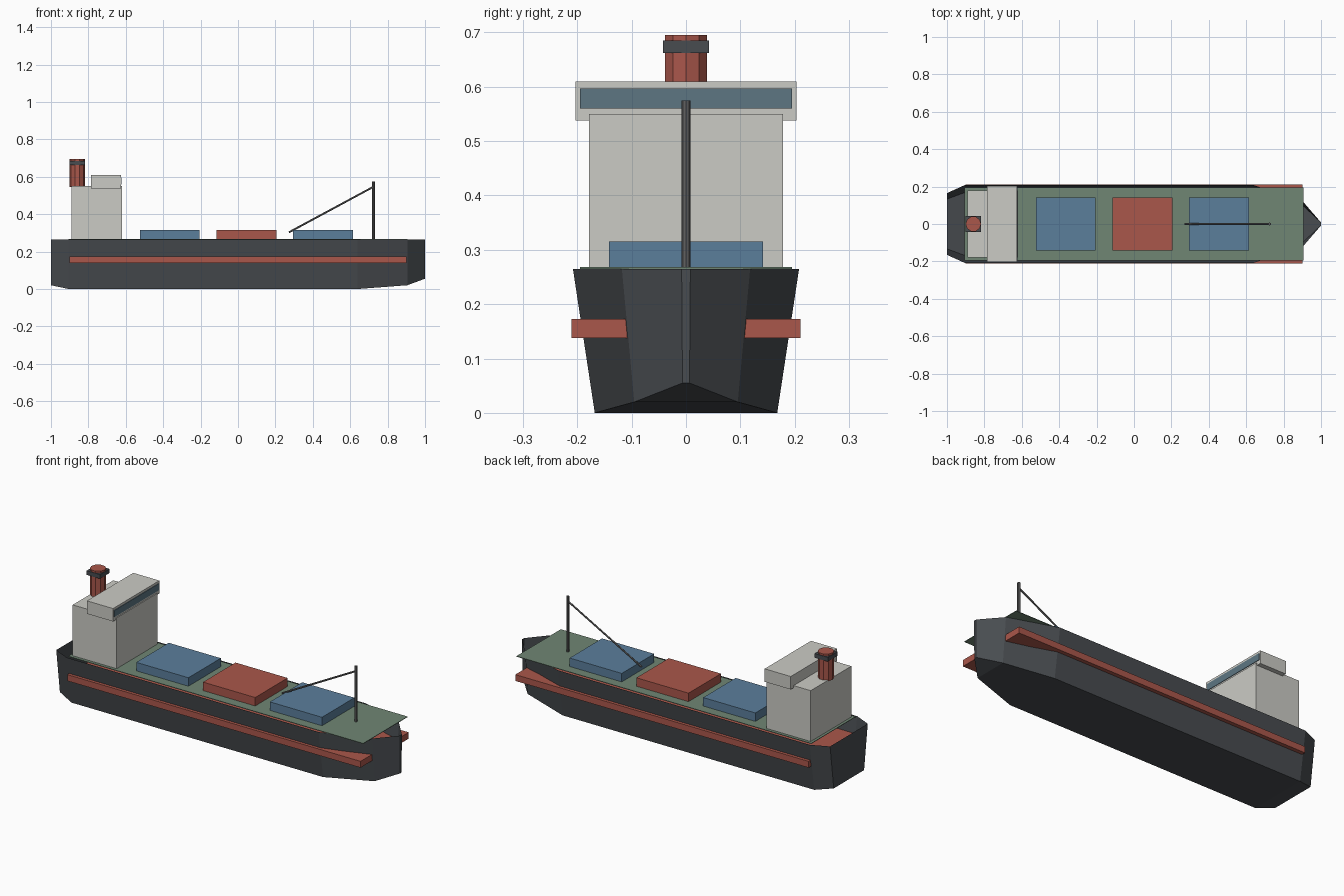
import bpy, bmesh, math
from mathutils import Vector

if "Cube" in bpy.data.objects:
    bpy.data.objects.remove(bpy.data.objects["Cube"])


def material(name, rgb):
    m = bpy.data.materials.new(name)
    m.use_nodes = True
    m.diffuse_color = (*rgb, 1)
    m.node_tree.nodes["Principled BSDF"].inputs["Base Color"].default_value = (*rgb, 1)
    return m


charcoal = material("charcoal", (0.065, 0.072, 0.08))
red = material("rust_red", (0.4, 0.095, 0.07))
blue = material("steel_blue", (0.105, 0.21, 0.33))
green = material("deck_green", (0.16, 0.24, 0.175))
white = material("off_white", (0.6, 0.6, 0.56))
glass = material("window_glass", (0.11, 0.18, 0.225))
grey = material("mast_grey", (0.12, 0.12, 0.12))


def finish(name, bm, mat):
    me = bpy.data.meshes.new(name)
    bm.to_mesh(me)
    bm.free()
    me.materials.append(mat)
    ob = bpy.data.objects.new(name, me)
    bpy.context.collection.objects.link(ob)
    return ob


def box(name, mat, x, y, z):
    """Box from (min, max) pairs."""
    bm = bmesh.new()
    bmesh.ops.create_cube(bm, size=1)
    for v in bm.verts:
        v.co = [lo + (c + 0.5) * (hi - lo) for c, (lo, hi) in zip(v.co, (x, y, z))]
    return finish(name, bm, mat)


def rod(name, mat, a, b, radius, sides):
    """Prism running from a to b."""
    a, b = Vector(a), Vector(b)
    bm = bmesh.new()
    bmesh.ops.create_cone(bm, cap_ends=True, segments=sides, radius1=radius,
                          radius2=radius, depth=(b - a).length)
    ob = finish(name, bm, mat)
    ob.location = (a + b) / 2
    ob.rotation_euler = (b - a).to_track_quat('Z', 'Y').to_euler()
    return ob


# Open-topped hull: stations of x, half width at the rim, keel height
RIM, FLARE = 0.265, 0.807
stations = [(-1, 0.165, 0.02), (-0.905, 0.208, 0), (0.64, 0.208, 0),
            (0.905, 0.118, 0.02), (1, 0.008, 0.055)]
bm = bmesh.new()
rings = [[bm.verts.new(p) for p in ((x, -w, RIM), (x, -w * FLARE, k),
                                    (x, w * FLARE, k), (x, w, RIM))]
         for x, w, k in stations]
for r, s in zip(rings, rings[1:]):
    for i in range(3):
        bm.faces.new((r[i], r[i + 1], s[i + 1], s[i]))
bm.faces.new(rings[0])
bm.faces.new(rings[-1])
bmesh.ops.recalc_face_normals(bm, faces=bm.faces)
# The bottom must face down
bm.faces.ensure_lookup_table()
if bm.faces[4].normal.z > 0:
    bmesh.ops.reverse_faces(bm, faces=bm.faces)
finish("hull", bm, charcoal)

# Fender band through the hull, and the thin deck
box("fender_band", red, (-0.9, 0.9), (-0.211, 0.211), (0.138, 0.173))
box("deck", green, (-0.905, 0.905), (-0.195, 0.195), (0.265, 0.268))

# Cargo hatches
for i, (place, mat) in enumerate((("aft", blue), ("middle", red), ("forward", blue))):
    cx = -0.365 + 0.41 * i
    box(place + "_cargo_hatch", mat, (cx - 0.16, cx + 0.16), (-0.142, 0.142), (0.267, 0.315))

# Deckhouse and bridge
box("deckhouse", white, (-0.89, -0.62), (-0.178, 0.178), (0.267, 0.55))
box("bridge", white, (-0.785, -0.625), (-0.203, 0.203), (0.538, 0.61))
box("bridge_window", glass, (-0.626, -0.622), (-0.195, 0.195), (0.56, 0.597))

# Funnel with its square band
FX = -0.859
rod("funnel", red, (FX, 0, 0.545), (FX, 0, 0.695), 0.041, 10).rotation_euler.z = math.pi / 2
box("funnel_band", charcoal, (FX - 0.041, FX + 0.041), (-0.042, 0.042), (0.662, 0.685))

# Mast and cargo boom
rod("mast", grey, (0.725, 0, 0.267), (0.725, 0, 0.575), 0.008, 8)
rod("cargo_boom", grey, (0.725, 0, 0.547), (0.272, 0, 0.303), 0.005, 6)
